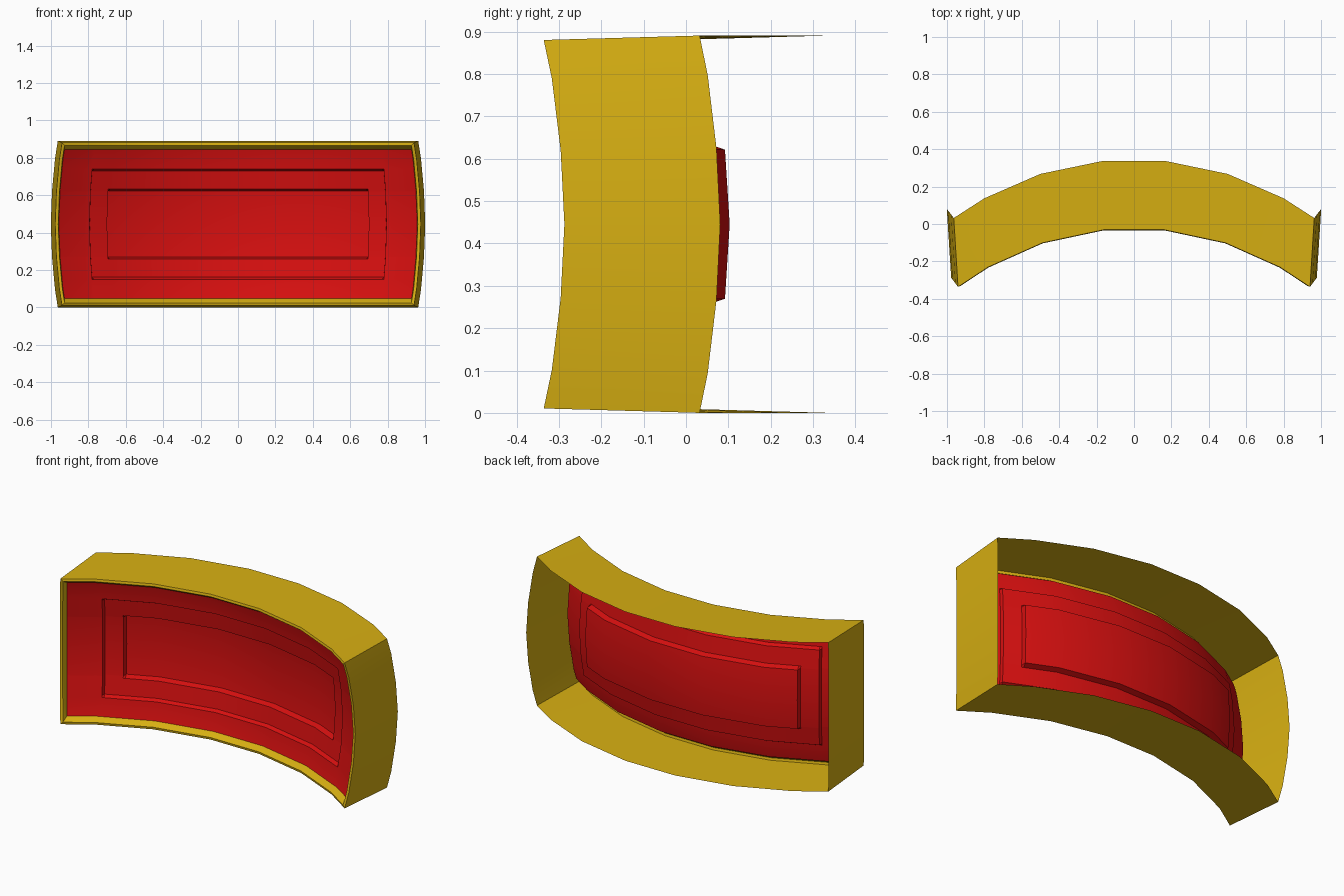
import bpy, bmesh, math

cube = bpy.data.objects.get("Cube")
if cube:
    bpy.data.objects.remove(cube)

RADIUS, CENTER_Y = 1.567, -1.589      # plan arc of the front edge
MID_Z, HALF_H = 0.4455, 0.435
ANGLES = [math.radians(a) for a in (-36.9, -29.9, -18.2, -5.86, 5.86, 18.2, 29.9, 36.9)]
HEIGHTS = [HALF_H * t for t in (-1, -0.79, -0.4, 0, 0.4, 0.79, 1)]
BULGES = [0, 0.024, 0.05, 0.061, 0.05, 0.024, 0]
LIP_INSET, LIP_DEPTH = 0.036, 0.022


def material(name, color):
    mat = bpy.data.materials.new(name)
    mat.use_nodes = True
    mat.diffuse_color = (*color, 1)
    mat.node_tree.nodes["Principled BSDF"].inputs["Base Color"].default_value = (*color, 1)
    return mat


def interpolate(keys, values, k):
    for i in range(len(keys) - 1):
        if k <= keys[i + 1] or i == len(keys) - 2:
            f = (k - keys[i]) / (keys[i + 1] - keys[i])
            return values[i] * (1 - f) + values[i + 1] * f


def point(angle, height, depth):
    """Point on the doubly curved, faceted shell, pushed back by depth."""
    sx = interpolate(ANGLES, [math.sin(a) for a in ANGLES], angle)
    cy = interpolate(ANGLES, [math.cos(a) for a in ANGLES], angle)
    r = RADIUS + interpolate(HEIGHTS, BULGES, height) + depth
    return (r * sx, CENTER_Y + r * cy, MID_Z + height)


def trimmed(inset):
    """Columns and rows of the shell with the border moved inward."""
    cols, rows = ANGLES[:], HEIGHTS[:]
    cols[0] += inset / RADIUS
    cols[-1] -= inset / RADIUS
    rows[0] += inset
    rows[-1] -= inset
    return cols, rows


def ring(inset, depth):
    cols, rows = trimmed(inset)
    path = [(c, rows[0]) for c in cols] + [(cols[-1], r) for r in rows[1:]]
    path += [(c, rows[-1]) for c in cols[-2::-1]] + [(cols[0], r) for r in rows[-2:0:-1]]
    return [point(c, r, depth) for c, r in path]


def finish(name, bm, mat):
    mesh = bpy.data.meshes.new(name)
    bm.to_mesh(mesh)
    bm.free()
    mesh.materials.append(mat)
    obj = bpy.data.objects.new(name, mesh)
    bpy.context.collection.objects.link(obj)
    bpy.ops.object.select_all(action='DESELECT')
    obj.select_set(True)
    bpy.context.view_layer.objects.active = obj
    bpy.ops.object.shade_smooth_by_angle(angle=math.radians(25))
    return obj


gold = material("gold yellow", (0.68, 0.43, 0.006))
red = material("bright red", (0.69, 0.005, 0.005))

# Frame: flared wall behind the front edge, then a rounded lip leading in to the panel
front = ring(0, 0)
back = [(x * 1.024, y + 0.368, MID_Z + (z - MID_Z) * 1.024) for x, y, z in front]
loops = [back, front, ring(0.014, -0.007), ring(0.028, 0.008), ring(LIP_INSET, LIP_DEPTH)]
bm = bmesh.new()
loops = [[bm.verts.new(p) for p in loop] for loop in loops]
for a, b in zip(loops, loops[1:]):
    for i in range(len(a)):
        j = (i + 1) % len(a)
        bm.faces.new((a[i], a[j], b[j], b[i]))
finish("frame", bm, gold)

# Panel: curved grid with two stepped rectangular recesses
# each step: half angle, half height, depth
STEPS = [(math.radians(28.8), 0.295, 0.021), (math.radians(24.9), 0.187, 0.03)]
BEVEL = 0.011
cols, rows = trimmed(LIP_INSET)
for half_angle, half_height, _ in STEPS:
    for s in (-1, 1):
        cols += [s * half_angle, s * (half_angle - BEVEL / RADIUS)]
        rows += [s * half_height, s * (half_height - BEVEL)]
cols.sort()
rows.sort()


def recess(angle, height):
    depth = LIP_DEPTH
    for half_angle, half_height, step in STEPS:
        inside = min((half_angle - abs(angle)) * RADIUS, half_height - abs(height))
        depth += step * max(0, min(1, inside / BEVEL))
    return depth


bm = bmesh.new()
grid = [[bm.verts.new(point(c, r, recess(c, r))) for c in cols] for r in rows]
for low, high in zip(grid, grid[1:]):
    for i in range(len(cols) - 1):
        bm.faces.new((low[i], low[i + 1], high[i + 1], high[i]))
finish("recessed_panel", bm, red)
